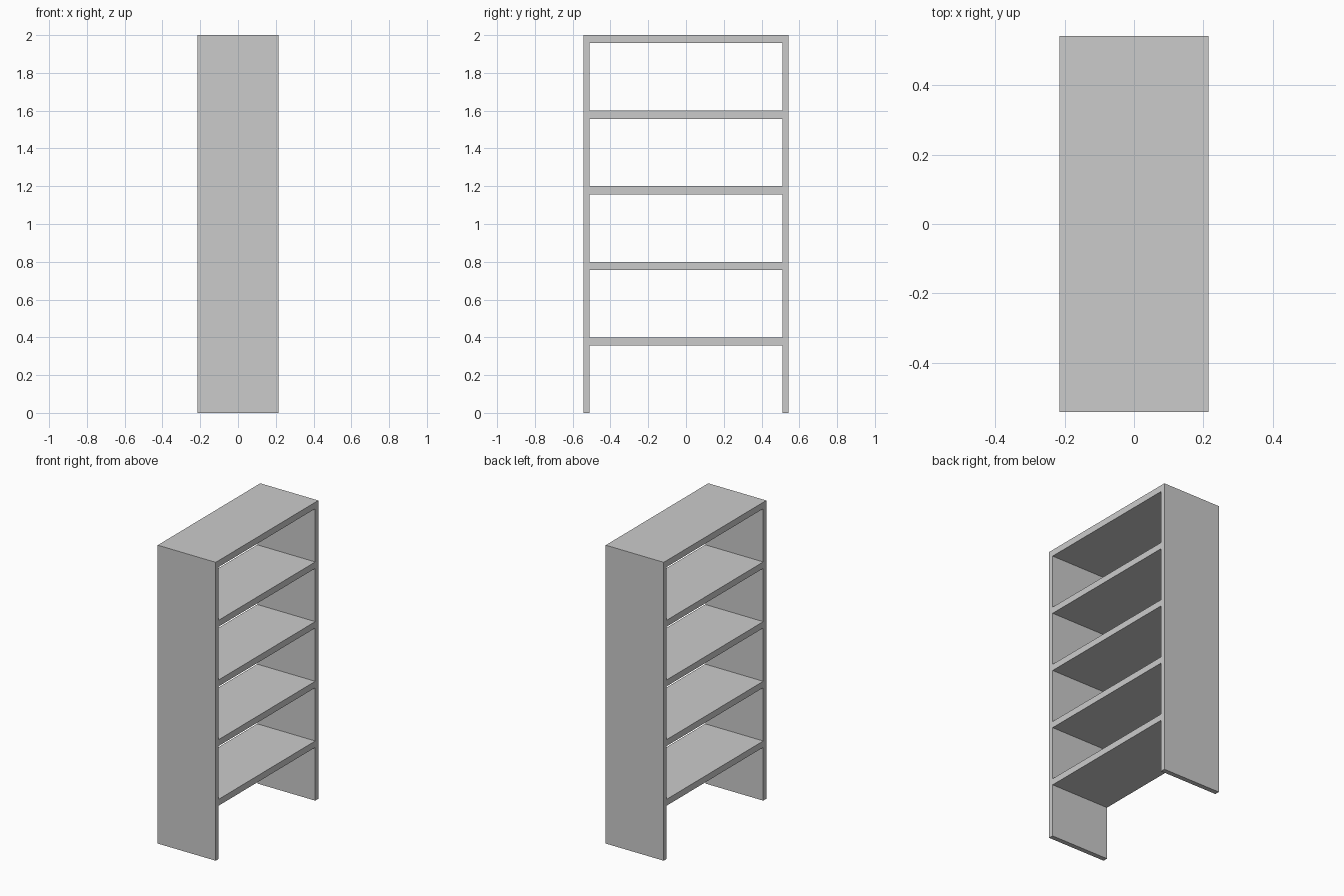
import bpy, bmesh

if "Cube" in bpy.data.objects:
    bpy.data.objects.remove(bpy.data.objects["Cube"])

HALF_DEPTH = 0.215
THICK = 0.043                      # shelf thickness
ys = [-0.543, -0.511, 0.511, 0.543]
zs = [0.0]
for i in range(1, 6):
    zs += [0.4 * i - THICK, 0.4 * i]

bm = bmesh.new()

# Ladder-shaped cross-section: two side panels joined by five shelves
grid = [[bm.verts.new((-HALF_DEPTH, y, z)) for y in ys] for z in zs]
for r in range(len(zs) - 1):
    for c in range(3):
        is_side = c != 1
        is_shelf = r % 2 == 1
        if is_side or is_shelf:
            bm.faces.new((grid[r][c], grid[r][c + 1],
                          grid[r + 1][c + 1], grid[r + 1][c]))
loose = [v for v in bm.verts if not v.link_faces]
bmesh.ops.delete(bm, geom=loose, context='VERTS')

# Extrude through the full depth, keeping the starting faces as the other side
ext = bmesh.ops.extrude_face_region(bm, geom=bm.faces[:], use_keep_orig=True)
moved = [g for g in ext["geom"] if isinstance(g, bmesh.types.BMVert)]
bmesh.ops.translate(bm, verts=moved, vec=(2 * HALF_DEPTH, 0, 0))
bmesh.ops.recalc_face_normals(bm, faces=bm.faces[:])

# Open-backed shelving unit
mesh = bpy.data.meshes.new("bookcase_frame")
bm.to_mesh(mesh)
bm.free()
obj = bpy.data.objects.new("bookcase_frame", mesh)
bpy.context.collection.objects.link(obj)
